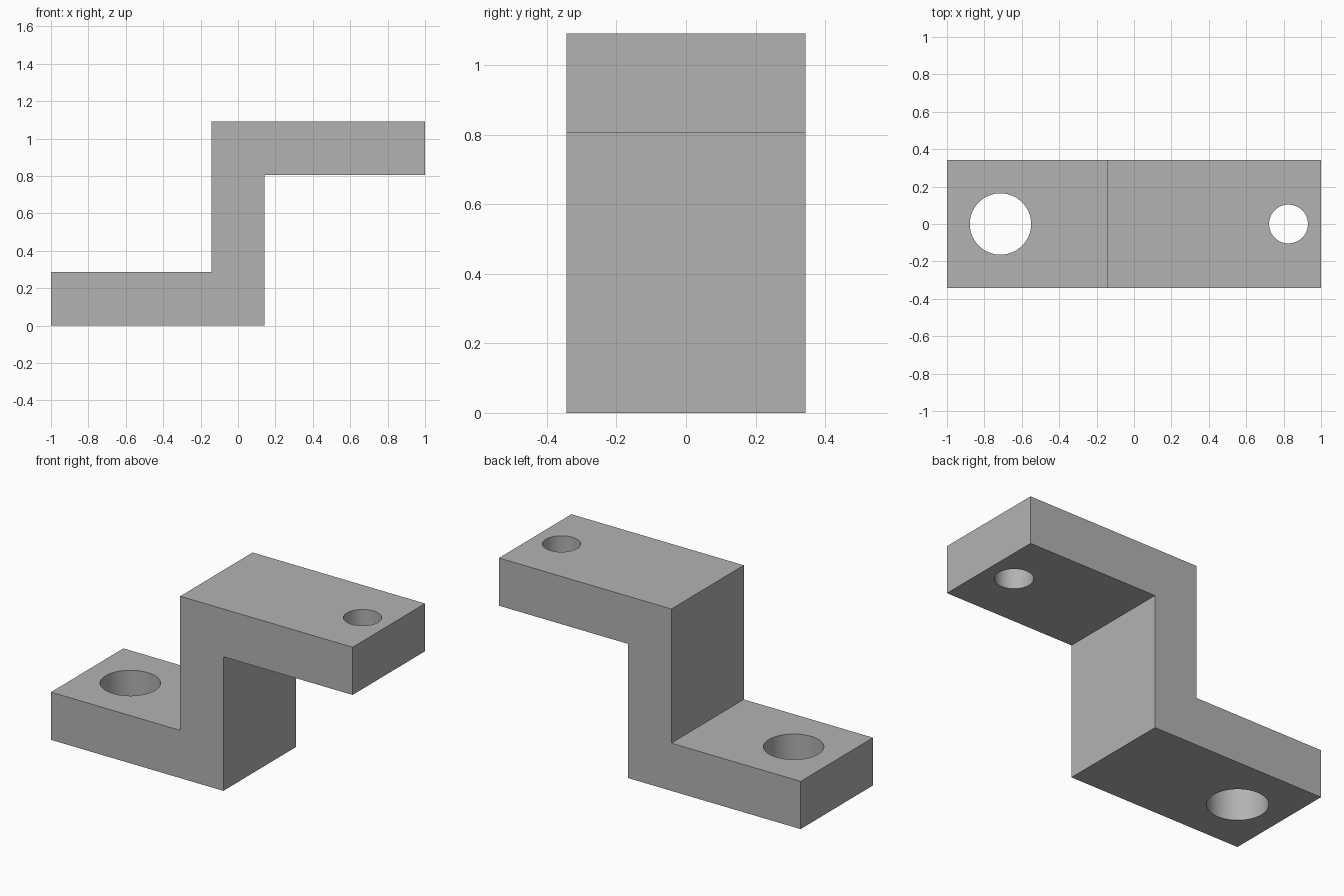
import bpy
import bmesh
import math

cube = bpy.data.objects.get("Cube")
if cube:
    bpy.data.objects.remove(cube, do_unlink=True)

HALF_WIDTH = 0.343
THICK = 0.286
HEIGHT = 1.09

# Plain grey finish
grey = bpy.data.materials.new("plain_grey")
grey.use_nodes = True
colour = (0.45, 0.45, 0.45, 1)
grey.diffuse_color = colour
grey.node_tree.nodes["Principled BSDF"].inputs["Base Color"].default_value = colour

# Z-shaped side profile, extruded across the width
half = THICK / 2
profile = [(-1, 0), (half, 0), (half, HEIGHT - THICK), (1, HEIGHT - THICK),
           (1, HEIGHT), (-half, HEIGHT), (-half, THICK), (-1, THICK)]
bm = bmesh.new()
face = bm.faces.new([bm.verts.new((x, -HALF_WIDTH, z)) for x, z in profile])
extruded = bmesh.ops.extrude_face_region(bm, geom=[face])["geom"]
bmesh.ops.translate(bm, vec=(0, 2 * HALF_WIDTH, 0),
                    verts=[v for v in extruded if isinstance(v, bmesh.types.BMVert)])
bmesh.ops.recalc_face_normals(bm, faces=bm.faces)
mesh = bpy.data.meshes.new("stepped_bracket")
bm.to_mesh(mesh)
bm.free()
mesh.materials.append(grey)
bracket = bpy.data.objects.new("stepped_bracket", mesh)
bpy.context.collection.objects.link(bracket)


def drill(name, x, z, radius):
    """Bore a vertical through hole, then discard the cutter."""
    bpy.ops.mesh.primitive_cylinder_add(vertices=64, radius=radius,
                                        depth=THICK * 2, location=(x, 0, z))
    cutter = bpy.context.object
    cutter.name = name
    cutter.hide_render = True
    cutter.data.materials.append(grey)
    mod = bracket.modifiers.new(name, "BOOLEAN")
    mod.operation = "DIFFERENCE"
    mod.solver = "EXACT"
    mod.object = cutter
    bpy.ops.object.select_all(action="DESELECT")
    bracket.select_set(True)
    bpy.context.view_layer.objects.active = bracket
    bpy.ops.object.modifier_apply(modifier=mod.name)
    bpy.data.objects.remove(cutter, do_unlink=True)


# Large hole in the lower foot, small hole in the upper arm
drill("large_hole_cutter", -0.714, half, 0.164)
drill("small_hole_cutter", 0.826, HEIGHT - half, 0.104)

# Smooth bores, crisp edges
bpy.ops.object.shade_smooth_by_angle(angle=math.radians(30))
